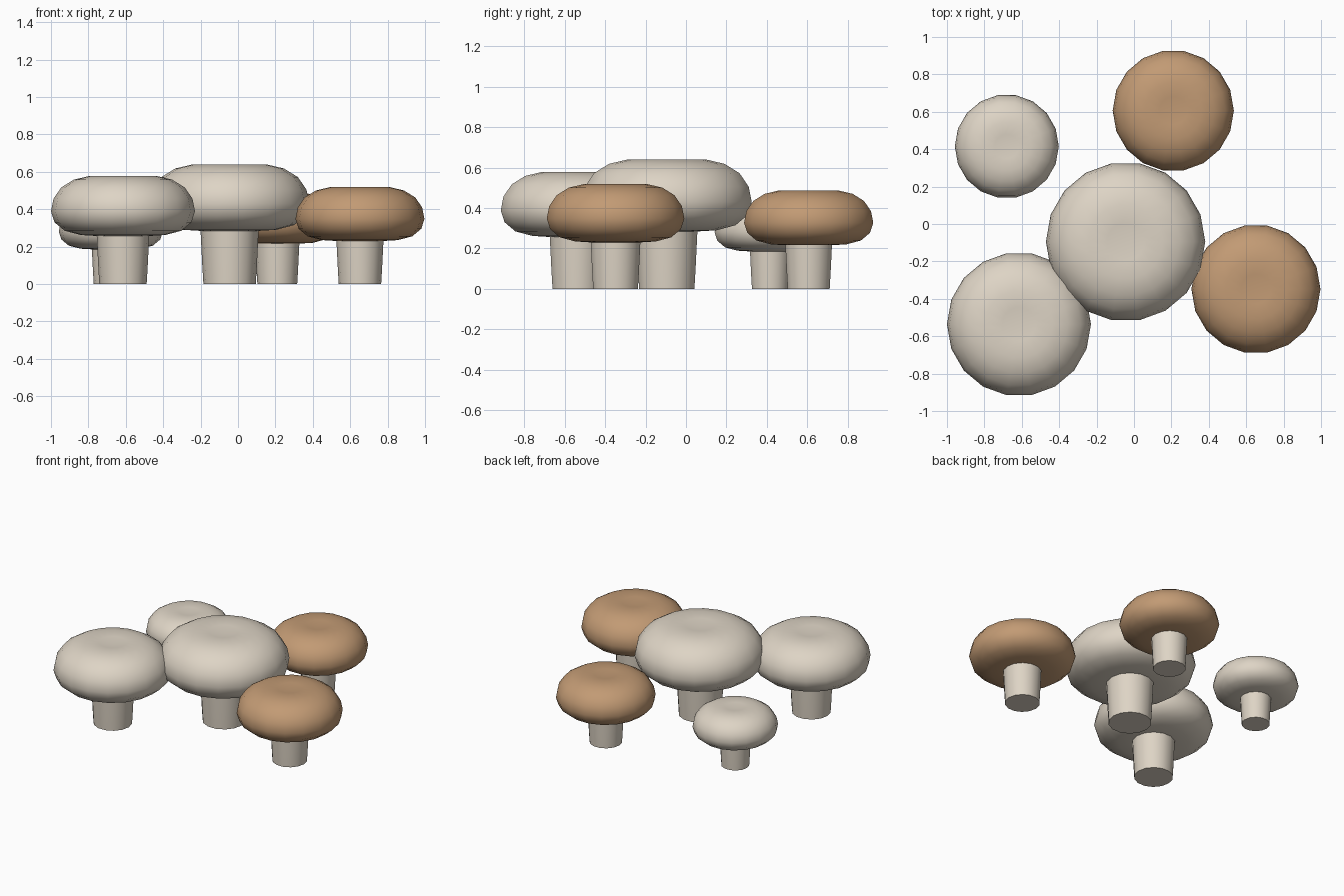
import bpy, bmesh, math

if "Cube" in bpy.data.objects:
    bpy.data.objects.remove(bpy.data.objects["Cube"])


def material(name, rgb):
    m = bpy.data.materials.new(name)
    m.diffuse_color = (*rgb, 1)
    m.use_nodes = True
    m.node_tree.nodes["Principled BSDF"].inputs["Base Color"].default_value = m.diffuse_color
    return m


CREAM = material("cream", (0.73, 0.66, 0.56))
BROWN = material("warm brown", (0.54, 0.325, 0.175))

# Profiles (radius, height) for the largest mushroom, from bottom to top
STEM = [(0, 0), (0.14, 0), (0.146, 0.1), (0.152, 0.22), (0.157, 0.32), (0, 0.32)]
CAP = [(0, 0.284), (0.15, 0.284), (0.25, 0.29), (0.345, 0.315), (0.405, 0.365),
       (0.426, 0.43), (0.411, 0.505), (0.365, 0.572), (0.29, 0.618),
       (0.2, 0.639), (0.1, 0.636), (0, 0.624)]


def lathe(name, profile, sides, scale, loc, mat):
    """Revolve a profile that starts and ends on the axis."""
    bm = bmesh.new()
    rings = []
    for r, z in profile:
        if r == 0:
            rings.append([bm.verts.new((0, 0, z * scale))] * sides)
        else:
            rings.append([bm.verts.new((r * scale * math.cos(math.tau * i / sides),
                                        r * scale * math.sin(math.tau * i / sides),
                                        z * scale)) for i in range(sides)])
    for a, b in zip(rings, rings[1:]):
        for i in range(sides):
            j = (i + 1) % sides
            corners = list(dict.fromkeys((a[i], a[j], b[j], b[i])))
            bm.faces.new(corners)
    bmesh.ops.recalc_face_normals(bm, faces=bm.faces)
    mesh = bpy.data.meshes.new(name)
    bm.to_mesh(mesh)
    bm.free()
    mesh.materials.append(mat)
    ob = bpy.data.objects.new(name, mesh)
    ob.location = (*loc, 0)
    bpy.context.collection.objects.link(ob)
    bpy.ops.object.select_all(action='DESELECT')
    ob.select_set(True)
    bpy.context.view_layer.objects.active = ob
    bpy.ops.object.shade_smooth_by_angle(angle=math.radians(50))
    return ob


# Mushrooms: name, x, y, cap radius, cap colour
MUSHROOMS = [
    ("centre", -0.045, -0.095, 0.426, CREAM),
    ("front_left", -0.615, -0.536, 0.385, CREAM),
    ("back_left", -0.68, 0.415, 0.278, CREAM),
    ("front_right", 0.652, -0.348, 0.345, BROWN),
    ("back_right", 0.21, 0.606, 0.324, BROWN),
]
for name, x, y, radius, colour in MUSHROOMS:
    s = radius / 0.426
    lathe(name + "_stem", STEM, 14, s, (x, y), CREAM)
    lathe(name + "_cap", CAP, 18, s, (x, y), colour)
